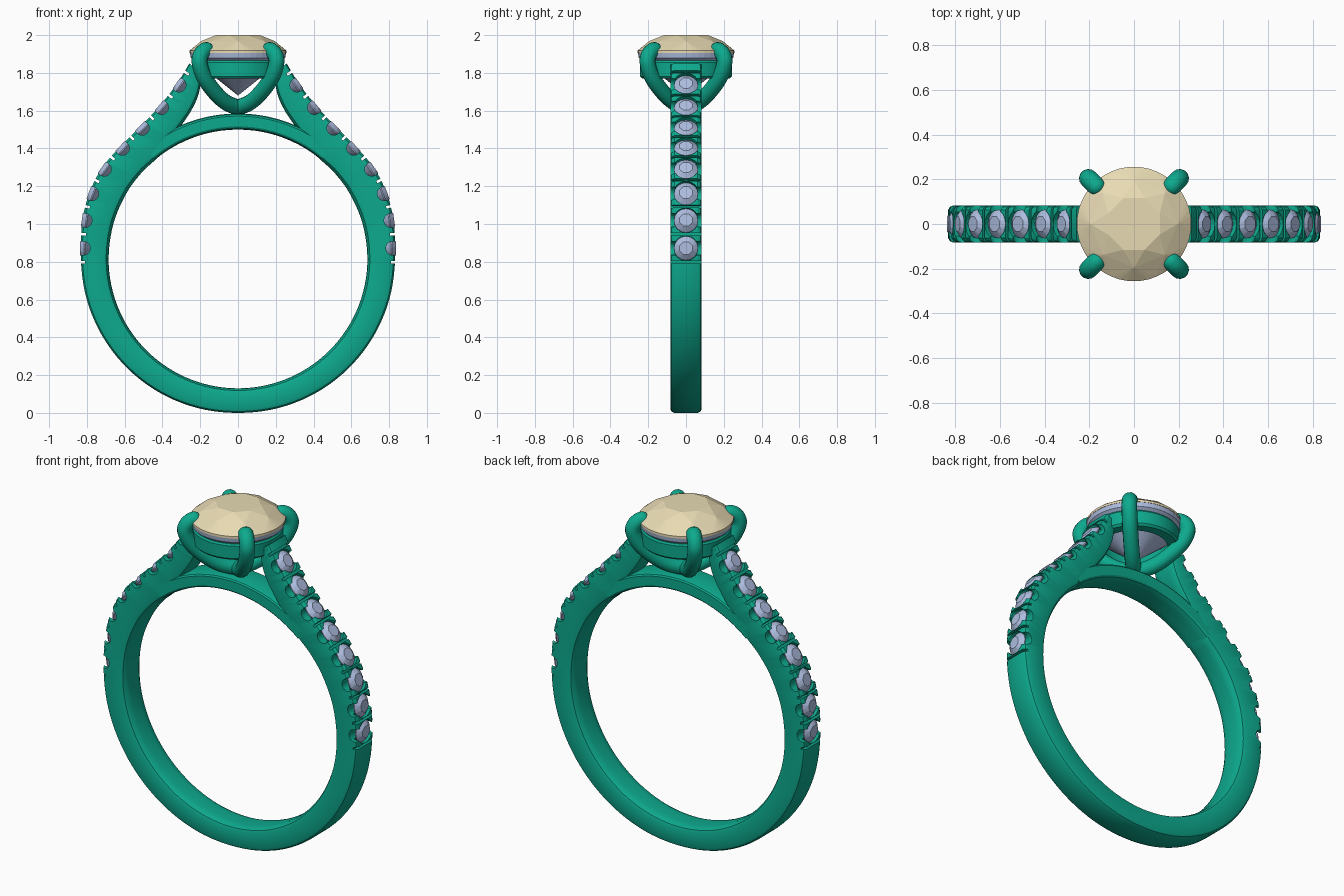
import bpy, bmesh, math
from mathutils import Vector, Matrix

if "Cube" in bpy.data.objects:
    bpy.data.objects.remove(bpy.data.objects["Cube"])

CZ, RI, HW = 0.815, 0.685, 0.083      # finger hole centre, radius, half width of band


def mat(name, rgb):
    m = bpy.data.materials.new(name)
    m.diffuse_color = (*rgb, 1)
    m.use_nodes = True
    m.node_tree.nodes["Principled BSDF"].inputs["Base Color"].default_value = m.diffuse_color
    return m


METAL = mat("metal", (0.004, 0.40, 0.27))
TAN = mat("warm_gem", (0.80, 0.70, 0.45))
BLUE = mat("pale_gem", (0.42, 0.51, 0.74))


def add(name, bm, material=None, smooth=True):
    bmesh.ops.recalc_face_normals(bm, faces=bm.faces)
    me = bpy.data.meshes.new(name)
    bm.to_mesh(me)
    bm.free()
    ob = bpy.data.objects.new(name, me)
    bpy.context.collection.objects.link(ob)
    if material:
        me.materials.append(material)
    if smooth:
        smooth_it(ob)
    return ob


def select(ob):
    bpy.ops.object.select_all(action='DESELECT')
    ob.select_set(True)
    bpy.context.view_layer.objects.active = ob


def smooth_it(ob):
    select(ob)
    bpy.ops.object.shade_smooth_by_angle(angle=math.radians(32))


def catmull(pts, n):
    """Smooth curve through vectors of any size."""
    p = [2 * pts[0] - pts[1]] + pts + [2 * pts[-1] - pts[-2]]
    out = []
    for i in range(1, len(p) - 2):
        a, b, c, d = p[i - 1:i + 3]
        for k in range(n):
            t = k / n
            out.append(0.5 * (2 * b + (c - a) * t + (2 * a - 5 * b + 4 * c - d) * t * t
                              + (3 * b - a - 3 * c + d) * t ** 3))
    return out + [pts[-1]]


# Band cross-section: (y, fraction from inner to outer edge)
half = [(0.035, 0), (0.06, 0.025), (0.077, 0.09), (HW, 0.2), (HW, 0.84), (0.077, 0.94), (0.062, 1)]
SECTION = half + [(-y, t) for y, t in reversed(half)]


def sweep(stations):
    """Skin the section along stations (inner x, inner z, outer x, outer z)."""
    bm = bmesh.new()
    rings = [[bm.verts.new((s[0] + (s[2] - s[0]) * t, y, s[1] + (s[3] - s[1]) * t))
              for y, t in SECTION] for s in stations]
    n = len(SECTION)
    for a, b in zip(rings, rings[1:]):
        for i in range(n):
            bm.faces.new((a[i], a[(i + 1) % n], b[(i + 1) % n], b[i]))
    bm.faces.new(rings[0])
    bm.faces.new(rings[-1])
    return bm


def radial(deg, thick):
    c, s = math.cos(math.radians(deg)), math.sin(math.radians(deg))
    return Vector((RI * c, CZ + RI * s, (RI + thick) * c, CZ + (RI + thick) * s))


# Band: lower half circle flowing into two raised shoulders
lower = [radial(d, 0.147 + 0.017 * d / 90) for d in range(-90, 1, 15)]
shoulder = [Vector(v) for v in (
    (.66, 1.0, .82, 1.04), (.592, 1.16, .768, 1.21), (.51, 1.272, .697, 1.327),
    (.43, 1.348, .615, 1.417), (.365, 1.435, .528, 1.505), (.298, 1.525, .44, 1.597),
    (.245, 1.605, .366, 1.685), (.208, 1.69, .307, 1.767), (.19, 1.80, .258, 1.85))]
right = lower + shoulder
left = [Vector((-v[0], v[1], -v[2], v[3])) for v in reversed(right[1:])]
band = add("band", sweep(catmull(left + right, 5)), METAL)

# Arch closing the finger hole under the setting
add("bridge_arch", sweep([radial(d, 0.085) for d in range(50, 131, 4)]), METAL)

# Evenly spaced frames along the outer shoulder edge
edge = [Vector((v[2], 0, v[3])) for v in catmull(right, 24)]
edge = [p for p in edge if p.z >= 0.87 and p.z <= 1.745]
lengths = [0]
for a, b in zip(edge, edge[1:]):
    lengths.append(lengths[-1] + (b - a).length)
STEP = lengths[-1] / 7


def frame(k, side):
    """Matrix on the shoulder surface at stone index k, z pointing outward."""
    d = k * STEP
    i = next((j for j in range(1, len(edge) - 1) if lengths[j] >= d), len(edge) - 1)
    t = (edge[i] - edge[i - 1]).normalized()
    p = edge[i] + t * (d - lengths[i])
    z = Vector((t.z * side, 0, -t.x))
    y = Vector((0, 1, 0))
    x = y.cross(z)
    m = Matrix((x, y, z)).transposed().to_4x4()
    m.translation = (p.x * side, 0, p.z)
    return m


# Cut scalloped notches, round seats and prong slits into the shoulders
notches, seats, slits = bmesh.new(), bmesh.new(), bmesh.new()
for side in (-1, 1):
    for k in range(8):
        m = frame(k, side)
        bmesh.ops.create_cone(notches, cap_ends=True, segments=24, radius1=.037, radius2=.037, depth=.3,
                              matrix=m @ Matrix.Translation((0, 0, -.013)) @ Matrix.Rotation(math.pi / 2, 4, 'X'))
        bmesh.ops.create_cone(seats, cap_ends=True, segments=24, radius1=.066, radius2=.066, depth=.1,
                              matrix=m @ Matrix.Translation((0, 0, .015)))
    for k in range(9):
        bmesh.ops.create_cube(slits, size=1, matrix=frame(k - .5, side) @ Matrix.Diagonal((.014, .3, .05, 1)))
for name, bm in (("notch_cutter", notches), ("seat_cutter", seats), ("slit_cutter", slits)):
    cutter = add(name, bm, METAL, False)
    cutter.hide_render = True
    mod = band.modifiers.new(name, 'BOOLEAN')
    mod.operation, mod.solver, mod.object = 'DIFFERENCE', 'EXACT', cutter
    select(band)
    bpy.ops.object.modifier_apply(modifier=name)
    bpy.data.objects.remove(cutter)
smooth_it(band)


def gem(rings, n=None):
    """Faceted gem: convex hull of rings (count, radius, z, half-step offset)."""
    bm = bmesh.new()
    for cnt, r, z, off in rings:
        for i in range(cnt):
            a = 2 * math.pi * (i + off) / cnt
            bm.verts.new((r * math.cos(a), r * math.sin(a), z))
    bmesh.ops.convex_hull(bm, input=bm.verts)
    bmesh.ops.dissolve_limit(bm, angle_limit=.02, verts=bm.verts, edges=bm.edges)
    return bm


# Small shoulder stones
first = add("shoulder_stone", gem([(8, .036, .004, .5), (16, .064, -.018, 0), (16, .064, -.024, 0),
                                   (1, 0, -.065, 0)]), BLUE, False)
mesh = first.data
bpy.data.objects.remove(first)
for side in (-1, 1):
    for k in range(8):
        ob = bpy.data.objects.new("shoulder_stone", mesh)
        ob.matrix_world = frame(k, side)
        bpy.context.collection.objects.link(ob)

# Centre stone: warm crown over pale pavilion
add("centre_stone_crown", gem([(8, .125, 2.0, .5), (8, .195, 1.968, 0), (48, .256, 1.918, 0),
                               (48, .256, 1.905, 0)]), TAN, False)
add("centre_stone_pavilion", gem([(48, .254, 1.905, 0), (48, .25, 1.88, 0), (8, .07, 1.738, .5),
                                  (1, 0, 1.68, 0)]), BLUE, False)

# Basket ring holding the stone
bm = bmesh.new()
prof = [(.215, 1.865), (.236, 1.865), (.243, 1.855), (.243, 1.782), (.232, 1.77), (.18, 1.77)]
vs = [bm.verts.new((r, 0, z)) for r, z in prof]
es = [bm.edges.new((vs[i], vs[(i + 1) % len(vs)])) for i in range(len(vs))]
bmesh.ops.spin(bm, geom=vs + es, axis=(0, 0, 1), cent=(0, 0, 0), steps=64, angle=2 * math.pi)
bmesh.ops.remove_doubles(bm, verts=bm.verts, dist=1e-4)
add("basket_ring", bm, METAL)

# Four curved claws meeting below the stone
claw = [Vector(v) for v in ((0, 0, 1.615), (.10, 0, 1.648), (.188, 0, 1.71), (.255, 0, 1.78),
                            (.287, 0, 1.85), (.281, 0, 1.89), (.258, 0, 1.914), (.235, 0, 1.922))]
path = catmull(claw, 5)
tip = (path[-1] - path[-2]).normalized()
for q in range(4):
    cu = bpy.data.curves.new("claw", 'CURVE')
    cu.dimensions, cu.bevel_depth, cu.bevel_resolution, cu.use_fill_caps = '3D', .042, 5, True
    sp = cu.splines.new('POLY')
    pts = [(p, 1) for p in path] + [(path[-1] + tip * .036 * math.sin(a), math.cos(a))
                                    for a in (.35, .7, 1.0, 1.25, 1.45)]
    sp.points.add(len(pts) - 1)
    for dst, (p, r) in zip(sp.points, pts):
        dst.co, dst.radius = (*p, 1), r
    ob = bpy.data.objects.new("claw", cu)
    ob.rotation_euler.z = math.pi / 4 + q * math.pi / 2
    bpy.context.collection.objects.link(ob)
    cu.materials.append(METAL)
    select(ob)
    bpy.ops.object.convert(target='MESH')
    smooth_it(bpy.context.object)
